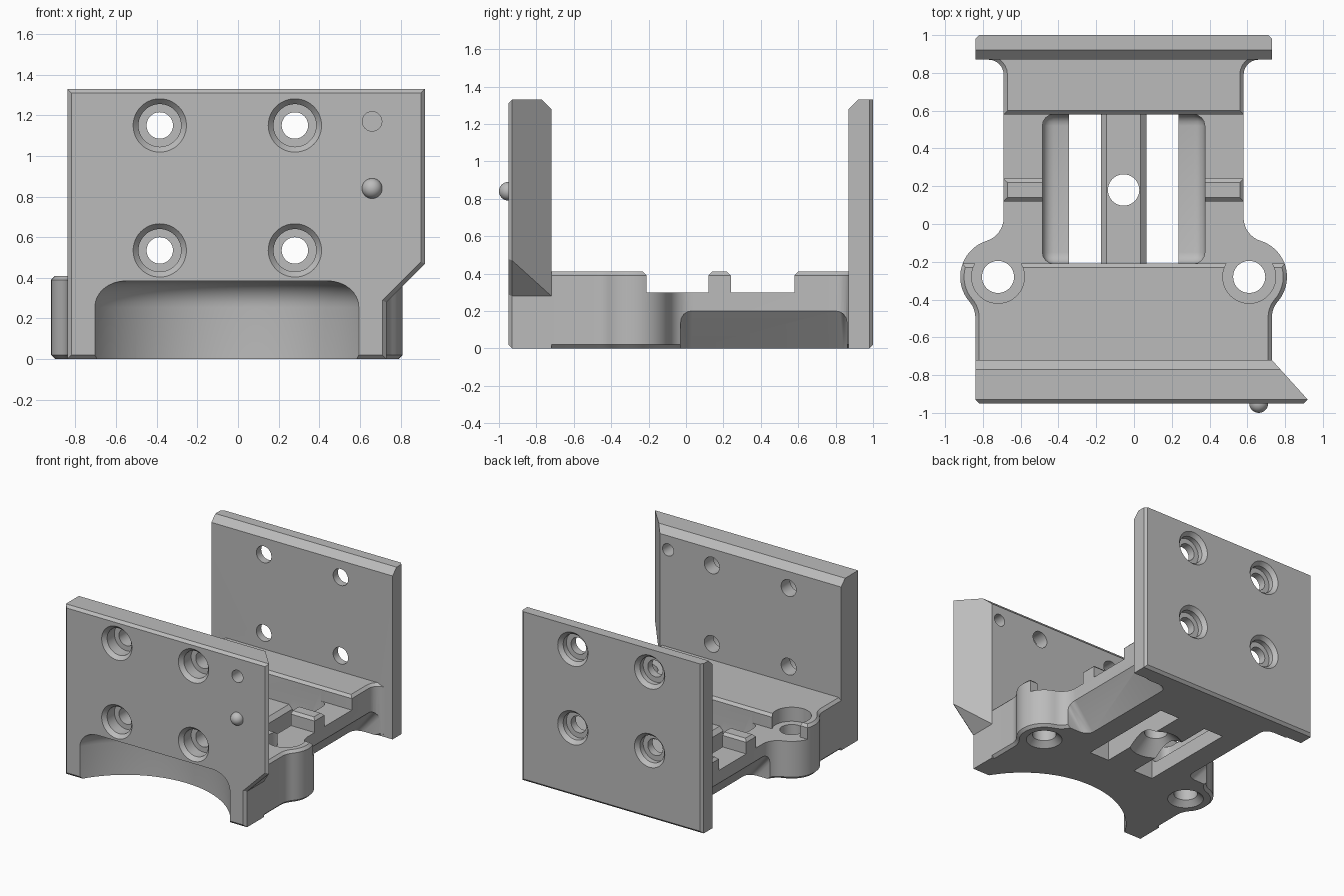
import bpy, bmesh
from math import sin, cos, pi, radians
from mathutils import Matrix

if "Cube" in bpy.data.objects:
    bpy.data.objects.remove(bpy.data.objects["Cube"])

grey = bpy.data.materials.new("plain_grey")
grey.use_nodes = True
grey.diffuse_color = (0.5, 0.5, 0.5, 1)
grey.node_tree.nodes["Principled BSDF"].inputs["Base Color"].default_value = (0.5, 0.5, 0.5, 1)

CX = -0.055          # symmetry plane of the bracket
AXES = {"x": lambda a, b, h: (h, a, b),
        "y": lambda a, b, h: (a, h, b),
        "z": lambda a, b, h: (a, b, h)}


def finish(name, bm):
    bmesh.ops.recalc_face_normals(bm, faces=bm.faces)
    mesh = bpy.data.meshes.new(name)
    bm.to_mesh(mesh)
    bm.free()
    mesh.materials.append(grey)
    ob = bpy.data.objects.new(name, mesh)
    bpy.context.collection.objects.link(ob)
    return ob


def prism(name, pts, lo, hi, axis, caps="", width=0.02, segments=1):
    """Extrude a 2D profile along an axis, bevelling the chosen end caps."""
    bm = bmesh.new()
    ends = [[bm.verts.new(AXES[axis](a, b, h)) for a, b in pts] for h in (lo, hi)]
    faces = [bm.faces.new(e) for e in ends]
    n = len(pts)
    for i in range(n):
        j = (i + 1) % n
        bm.faces.new((ends[0][i], ends[0][j], ends[1][j], ends[1][i]))
    bmesh.ops.recalc_face_normals(bm, faces=bm.faces)
    edges = [e for f, key in zip(faces, ("lo", "hi")) if key in caps for e in f.edges]
    if edges:
        bmesh.ops.bevel(bm, geom=edges, offset=width, segments=segments,
                        profile=0.5, affect="EDGES")
    return finish(name, bm)


def lathe(rings, a, b, axis, seg=48):
    """Round cutter from (radius, height) rings, centred at a, b."""
    bm = bmesh.new()
    loops = [[bm.verts.new(AXES[axis](a + r * cos(2 * pi * i / seg),
                                      b + r * sin(2 * pi * i / seg), h))
              for i in range(seg)] for r, h in rings]
    bm.faces.new(loops[0])
    bm.faces.new(loops[-1])
    for p, q in zip(loops, loops[1:]):
        for i in range(seg):
            j = (i + 1) % seg
            bm.faces.new((p[i], p[j], q[j], q[i]))
    return finish("cutter", bm)


def box(x0, x1, y0, y1, z0, z1, round_by=0):
    bm = bmesh.new()
    size = Matrix.Diagonal((x1 - x0, y1 - y0, z1 - z0, 1))
    mid = Matrix.Translation(((x0 + x1) / 2, (y0 + y1) / 2, (z0 + z1) / 2))
    bmesh.ops.create_cube(bm, size=1, matrix=mid @ size)
    if round_by:
        bmesh.ops.bevel(bm, geom=bm.edges[:], offset=round_by, segments=4,
                        profile=0.5, affect="EDGES")
    return finish("cutter", bm)


def combine(target, tool, operation="DIFFERENCE"):
    mod = target.modifiers.new("bool", "BOOLEAN")
    mod.operation, mod.solver, mod.object = operation, "EXACT", tool
    with bpy.context.temp_override(object=target, active_object=target):
        bpy.ops.object.modifier_apply(modifier=mod.name)
    bpy.data.objects.remove(tool)


def arc(cx, cy, r, a0, a1, n=10):
    return [(cx + r * cos(radians(a0 + (a1 - a0) * i / n)),
             cy + r * sin(radians(a0 + (a1 - a0) * i / n))) for i in range(n + 1)]


def mirrored(half):
    return [(CX + u, y) for u, y in half] + [(CX - u, y) for u, y in reversed(half)]


# Base: outline with round ears and fillets
half = [(0.785, -0.8)]
half += arc(0.915, -0.495, 0.13, 180, 139.3, 6)
half += arc(0.665, -0.28, 0.2, -40.7, 72.3, 18)[1:]
half += arc(0.765, 0.034, 0.13, 252.3, 180, 8)[1:]
half += arc(0.715, 0.79, 0.08, 180, 90, 6) + [(0.715, 0.93)]
base = prism("bracket", mirrored(half), 0, 0.41, "z", caps="lo hi")

# Two cross troughs leave a front deck, a middle rail and a rear deck
for y0, y1 in ((-0.21, 0.12), (0.24, 0.58)):
    c = 0.02
    trough = [(y0, 0.3), (y1, 0.3), (y1, 0.39), (y1 + 2 * c, 0.39 + 2 * c),
              (y0 - 2 * c, 0.39 + 2 * c), (y0, 0.39)]
    combine(base, prism("cutter", trough, -1.2, 1.2, "x"))

# Central pocket with a chamfered lengthwise rib
combine(base, box(CX - 0.43, CX + 0.43, -0.21, 0.58, 0.12, 0.6, 0.06))
rib = [(-0.12, 0.06), (0.12, 0.06), (0.12, 0.17), (0.09, 0.2), (-0.09, 0.2), (-0.12, 0.17)]
combine(base, prism("rib", [(CX + u, z) for u, z in rib], -0.24, 0.61, "y"), "UNION")

# Sloped undercuts along the lower sides, and floor slots
under = [(0.38, -0.1), (0.635, 0.2), (0.95, 0.2), (0.95, -0.1)]
for s in (-1, 1):
    combine(base, prism("cutter", [(CX + s * u, z) for u, z in under], -0.03, 0.86,
                        "y", caps="lo hi", width=0.06, segments=4))
    lo, hi = sorted((CX + s * 0.12, CX + s * 0.29))
    combine(base, box(lo, hi, -0.21, 0.58, -0.1, 0.25))
    # Ear bolt holes
    combine(base, lathe([(0.14, -0.01), (0.085, 0.04), (0.085, 0.3), (0.14, 0.3), (0.14, 0.6)],
                        CX + s * 0.665, -0.28, "z"))
combine(base, lathe([(0.2, -0.01), (0.083, 0.1), (0.083, 0.6)], CX, 0.18, "z"))

# Front plate: sloped lower corner, chamfered face, angled side
front = prism("front_plate", [(-0.84, 0), (0.73, 0), (0.73, 0.28), (0.92, 0.47),
                              (0.92, 1.33), (-0.84, 1.33)], -0.95, -0.72, "y", caps="lo")
combine(front, prism("cutter", [(0.92, -0.93), (0.73, -0.72), (0.73, -0.6), (1.1, -0.6),
                                (1.1, -0.93)], 0.2, 1.6, "z"))
combine(front, prism("cutter", [(-0.79, 1.35), (-0.7, 1.26), (-0.7, 1.35)], -1.2, 1.2, "x"))

# Rear plate with chamfered inner top edge
rear = prism("rear_plate", [(-0.84, 0), (0.73, 0), (0.73, 1.4), (-0.84, 1.4)],
             0.87, 1.0, "y", caps="hi")
combine(rear, prism("cutter", [(0.8, 1.21), (0.92, 1.33), (1.1, 1.33), (1.1, 1.5),
                               (0.8, 1.5)], -1.2, 1.2, "x"))

# Stepped bolt holes through both plates
for x in (-0.385, 0.28):
    for z in (1.15, 0.535):
        for plate, face, d, depth, far in ((front, -0.95, 1, 0.12, 0.4), (rear, 1.0, -1, 0.07, 0.3)):
            steps = [(0.14, -0.01), (0.105, 0.03), (0.105, depth), (0.065, depth), (0.065, far)]
            combine(plate, lathe([(r, face + d * h) for r, h in steps], x, z, "y"))
combine(front, lathe([(0.048, -1.1), (0.048, -0.6)], 0.66, 1.17, "y", 32))

combine(base, front, "UNION")
combine(base, rear, "UNION")

# Round-topped arch scooped from the front
R, F, TOP = 0.746, 0.13, 0.385
dome = [(R, -0.1)] + [(R - F + r, TOP - F + h) for r, h in arc(0, 0, F, 0, 90, 8)]
combine(base, lathe(dome, CX, -1.316, "z", 128))

# Locating ball on the front
bpy.ops.mesh.primitive_uv_sphere_add(segments=32, ring_count=16, radius=0.05,
                                     location=(0.66, -0.95, 0.84))
ball = bpy.context.object
ball.name = "locating_ball"
ball.data.materials.append(grey)

for ob in (base, ball):
    bpy.ops.object.select_all(action="DESELECT")
    ob.select_set(True)
    bpy.context.view_layer.objects.active = ob
    bpy.ops.object.shade_smooth_by_angle(angle=radians(30))
